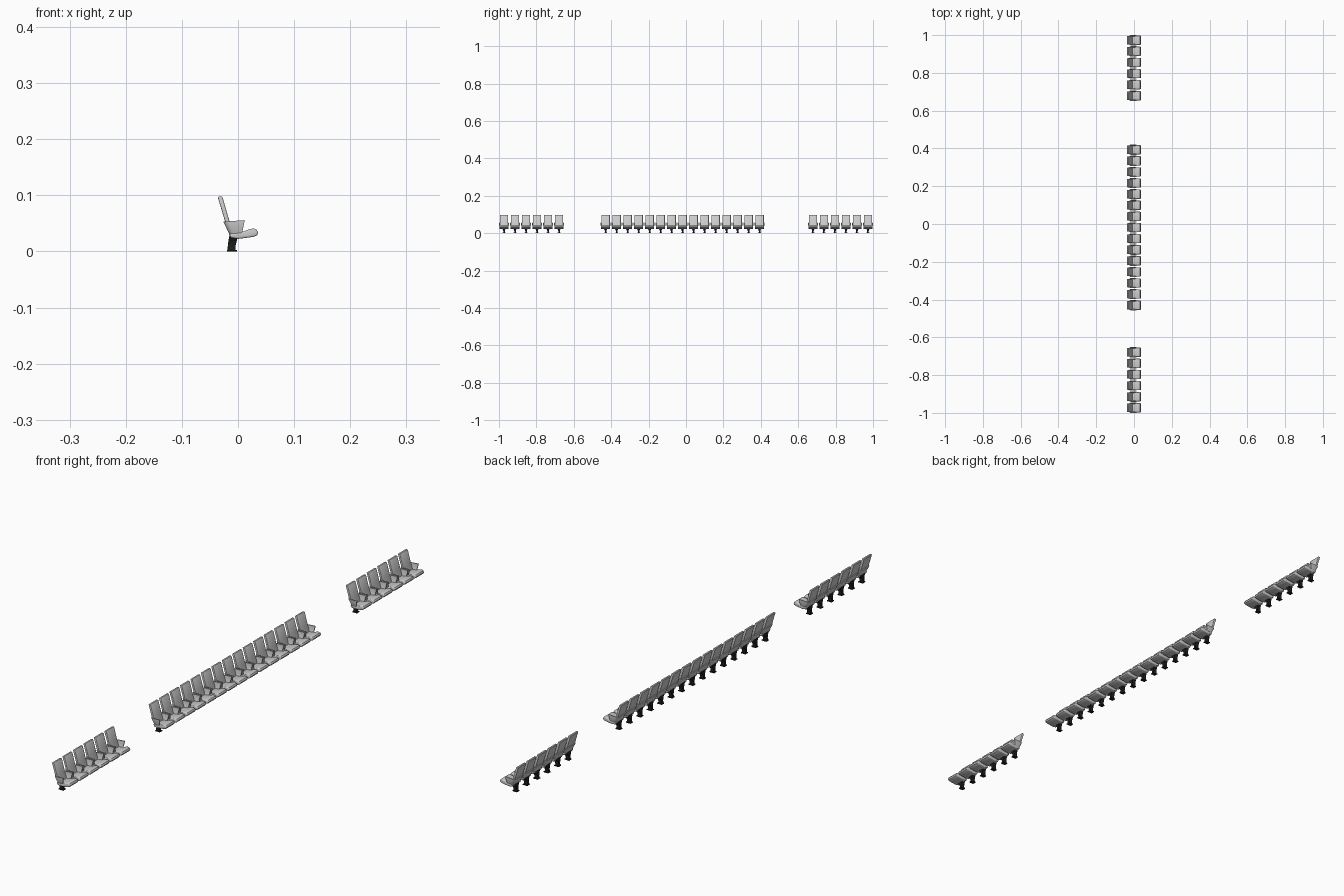
import bpy, bmesh, math

if "Cube" in bpy.data.objects:
    bpy.data.objects.remove(bpy.data.objects["Cube"])

PITCH = 0.0588

black = bpy.data.materials.new("black_metal")
black.diffuse_color = (0.015, 0.015, 0.015, 1)
black.use_nodes = True
black.node_tree.nodes["Principled BSDF"].inputs["Base Color"].default_value = black.diffuse_color


def loft(name, rings, bevel=0.0, mat=None):
    """Closed solid skinned through equal-length rings of points."""
    bm = bmesh.new()
    vs = [[bm.verts.new(p) for p in r] for r in rings]
    n = len(rings[0])
    for a, b in zip(vs, vs[1:]):
        for i in range(n):
            j = (i + 1) % n
            bm.faces.new((a[i], a[j], b[j], b[i]))
    caps = [bm.faces.new(vs[0]), bm.faces.new(vs[-1])]
    bmesh.ops.recalc_face_normals(bm, faces=bm.faces)
    if bevel:
        edges = list({e for f in caps for e in f.edges})
        bmesh.ops.bevel(bm, geom=edges, offset=bevel, segments=3,
                        profile=0.5, affect='EDGES', clamp_overlap=True)
    me = bpy.data.meshes.new(name)
    bm.to_mesh(me)
    bm.free()
    me.shade_smooth()
    me.set_sharp_from_angle(angle=math.radians(35))
    if mat:
        me.materials.append(mat)
    return me


def prism(name, profile, half, bevel):
    """Side profile (x, z) extruded across the seat width."""
    return loft(name, [[(x, s * half, z) for x, z in profile] for s in (-1, 1)], bevel)


def u_path(xf, xr, w, r):
    """Plan of the wrap-around shell: arm, rounded rear corners, arm."""
    right = [(xf, -w)]
    for i in range(6):
        a = math.pi / 2 * i / 5
        right.append((xr + r - r * math.sin(a), -w + r - r * math.cos(a)))
    return right + [(x, -y) for x, y in reversed(right)]


def box_ring(x0, x1, h, z):
    return [(x0, -h, z), (x1, -h, z), (x1, h, z), (x0, h, z)]


# Padded seat with a raised rounded front
seat = prism("seat", [
    (-0.016, 0.032), (0.005, 0.034), (0.021, 0.040), (0.028, 0.041),
    (0.033, 0.039), (0.036, 0.034), (0.034, 0.029), (0.029, 0.0265),
    (0.02, 0.025), (0.0, 0.0225), (-0.013, 0.0245)], 0.0245, 0.003)

# Leaning backrest
backrest = prism("backrest", [
    (-0.036, 0.0965), (-0.0345, 0.098), (-0.029, 0.098), (-0.0275, 0.0965),
    (-0.0155, 0.055), (-0.008, 0.030), (-0.013, 0.030), (-0.0235, 0.055)],
    0.0225, 0.0015)

# Arm shell wrapping the lower back, flaring outward toward the top
T = 0.003
rings = []
for i in range(6):
    t = i / 5
    c = math.sin(t * math.pi / 2)
    xf, xr, w = 0.006 + 0.006 * t, -0.014 - 0.012 * t, 0.022 + 0.005 * c
    z = 0.027 + 0.0275 * t
    plan = u_path(xf, xr, w, 0.009) + u_path(xf, xr + T, w - T, 0.006)[::-1]
    rings.append([(x, y, z + 0.07 * t * (x + 0.007)) for x, y in plan])
arm_shell = loft("arm_shell", rings)

# Pedestal flaring under the seat, and its floor plate
pedestal = loft("pedestal", [
    box_ring(-0.019, -0.005, 0.004, 0.002), box_ring(-0.018, -0.004, 0.004, 0.012),
    box_ring(-0.017, -0.002, 0.007, 0.020), box_ring(-0.015, 0.0, 0.014, 0.030)],
    mat=black)
foot = loft("foot_plate", [
    box_ring(-0.020, -0.002, 0.007, 0.0), box_ring(-0.020, -0.002, 0.007, 0.003)],
    mat=black)

# Three blocks of identical chairs separated by aisles
for start, count in ((-0.973, 6), (-0.430, 15), (0.679, 6)):
    for k in range(count):
        for me in (seat, backrest, arm_shell, pedestal, foot):
            ob = bpy.data.objects.new(me.name, me)
            ob.location.y = start + k * PITCH
            bpy.context.collection.objects.link(ob)
